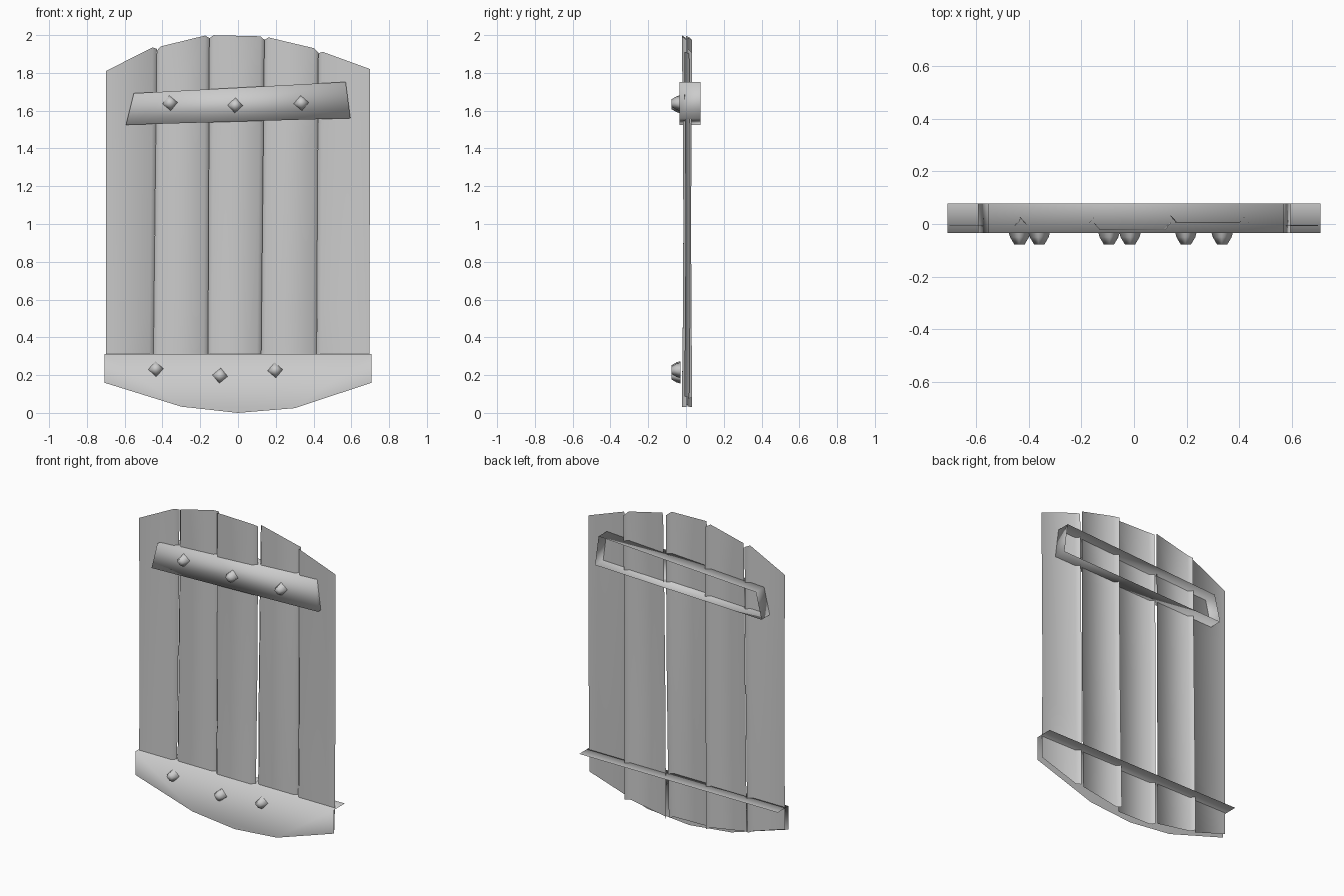
import bpy, math

if "Cube" in bpy.data.objects:
    bpy.data.objects.remove(bpy.data.objects["Cube"])


def add_mesh(name, verts, faces, angle=None):
    mesh = bpy.data.meshes.new(name)
    mesh.from_pydata(verts, [], faces)
    mesh.update()
    ob = bpy.data.objects.new(name, mesh)
    bpy.context.collection.objects.link(ob)
    bpy.ops.object.select_all(action='DESELECT')
    ob.select_set(True)
    bpy.context.view_layer.objects.active = ob
    if angle is None:
        bpy.ops.object.shade_smooth()
    else:
        bpy.ops.object.shade_smooth_by_angle(angle=math.radians(angle))
    return ob


FRONT, BACK = -0.034, 0.077


# Planks: open sheets whose inner long edges fold back
def plank(name, x0, x1, xb0, xb1, z_top, z_bot, y, bow, fold_l, fold_r):
    rows = [0, 0.25, 0.5, 0.75, 1]
    f = 0.022
    verts, faces = [], []
    for t in rows:
        a, b = xb0 + (x0 - xb0) * t, xb1 + (x1 - xb1) * t
        yy = y + bow * math.sin(math.pi * t)
        cols = [(a, 0.0, 0.0), (b, 1.0, 0.0)]
        if fold_l:
            cols = [(a, 0.0, 0.025), (a + f, 0.08, 0.0)] + cols[1:]
        if fold_r:
            cols = cols[:-1] + [(b - f, 0.92, 0.0), (b, 1.0, 0.025)]
        for x, s, back in cols:
            zb = z_bot[0] + (z_bot[1] - z_bot[0]) * s
            zt = z_top[0] + (z_top[1] - z_top[0]) * s - (0.018 if back else 0)
            verts.append((x, yy + back, zb + (zt - zb) * t))
    n = len(verts) // len(rows)
    for r in range(len(rows) - 1):
        for c in range(n - 1):
            i = r * n + c
            faces.append((i, i + 1, i + 1 + n, i + n))
    add_mesh(name, verts, faces)


tops = [-0.70, -0.43, -0.152, 0.14, 0.425, 0.70]
bots = [-0.70, -0.45, -0.16, 0.12, 0.415, 0.695]
z_tops = [(1.81, 1.945), (1.935, 2.003), (2.0, 1.993), (1.993, 1.925), (1.92, 1.82)]
z_bots = [(0.17, 0.09), (0.09, 0.04), (0.035, 0.03), (0.03, 0.08), (0.08, 0.17)]
ys = [-0.008, -0.001, -0.022, 0.008, -0.008]
bows = [0.003, 0.0, 0.008, -0.006, 0.005]
for i in range(5):
    plank(f"plank_{i + 1}", tops[i], tops[i + 1], bots[i], bots[i + 1],
          z_tops[i], z_bots[i], ys[i], bows[i], i > 0, i < 4)

# Upper brace: front panel with a rim running back, open behind
outline = [(-0.593, 1.525), (0.595, 1.56), (0.57, 1.752), (-0.552, 1.692)]
verts = [(x, y, z) for y in (FRONT, BACK) for x, z in outline]
faces = [(0, 1, 2, 3)] + [(i, i + 4, (i + 1) % 4 + 4, (i + 1) % 4) for i in range(4)]
add_mesh("upper_brace", verts, faces)

# Lower plate: single front sheet with a ledge on its top edge
outline = [(-0.708, 0.16), (-0.3, 0.033), (0, 0.0), (0.3, 0.025), (0.708, 0.16),
           (0.708, 0.312), (-0.708, 0.312)]
verts = [(x, FRONT, z) for x, z in outline]
verts += [(0.708, BACK, 0.312), (-0.708, BACK, 0.312)]
add_mesh("lower_plate", verts, [tuple(range(7)), (6, 5, 7, 8)])


# Studs: tapered four-sided pegs standing on a corner
def stud(name, x, z, turn):
    verts = []
    for y, r in ((-0.028, 0.042), (-0.05, 0.036), (-0.077, 0.02)):
        for k in range(4):
            a = turn + k * math.pi / 2
            verts.append((x + r * math.cos(a), y, z + r * math.sin(a)))
    faces = [(8, 9, 10, 11)]
    for r in (0, 4):
        faces += [(r + k, r + (k + 1) % 4, r + 4 + (k + 1) % 4, r + 4 + k) for k in range(4)]
    add_mesh(name, verts, faces)


studs = [(-0.36, 1.64, 0.1), (-0.015, 1.628, -0.05), (0.335, 1.64, 0.08),
         (-0.435, 0.232, 0.05), (-0.095, 0.197, -0.1), (0.197, 0.226, 0.08)]
for i, (x, z, turn) in enumerate(studs):
    stud(f"stud_{i + 1}", x, z, turn)
